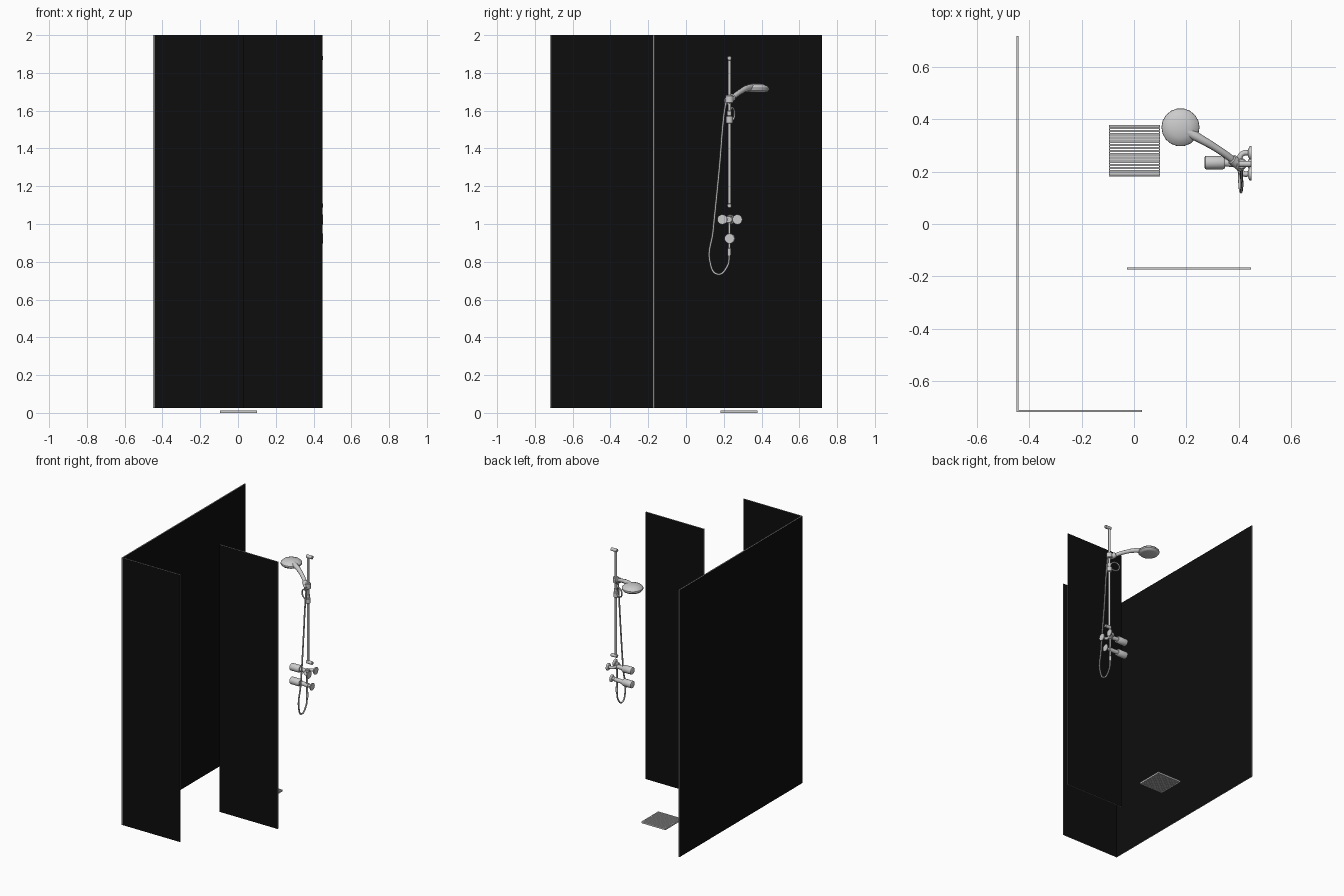
import bpy, bmesh, math
from mathutils import Vector

if "Cube" in bpy.data.objects:
    bpy.data.objects.remove(bpy.data.objects["Cube"])

black = bpy.data.materials.new("black_glass")
black.diffuse_color = (0.004, 0.004, 0.004, 1)
black.use_nodes = True
black.node_tree.nodes["Principled BSDF"].inputs["Base Color"].default_value = black.diffuse_color
edge = bpy.data.materials.new("glass_edge")
edge.diffuse_color = (0.6, 0.6, 0.6, 1)
edge.use_nodes = True
edge.node_tree.nodes["Principled BSDF"].inputs["Base Color"].default_value = edge.diffuse_color


def add_mesh(name, bm):
    me = bpy.data.meshes.new(name)
    bm.to_mesh(me)
    bm.free()
    ob = bpy.data.objects.new(name, me)
    bpy.context.collection.objects.link(ob)
    return ob


def smooth(ob, angle=35):
    bpy.ops.object.select_all(action='DESELECT')
    bpy.context.view_layer.objects.active = ob
    ob.select_set(True)
    bpy.ops.object.shade_smooth_by_angle(angle=math.radians(angle))


def box(name, lo, hi):
    bm = bmesh.new()
    bmesh.ops.create_cube(bm, size=1)
    for v in bm.verts:
        v.co = [lo[i] + (v.co[i] + 0.5) * (hi[i] - lo[i]) for i in range(3)]
    return add_mesh(name, bm)


def lathe(name, start, axis, profile, sides=24):
    """Revolve (radius, distance) pairs about an axis from start."""
    bm = bmesh.new()
    q = Vector((0, 0, 1)).rotation_difference(Vector(axis).normalized())
    rings = []
    for r, d in profile:
        rings.append([bm.verts.new(Vector(start) + q @ Vector(
            (r * math.cos(2 * math.pi * i / sides), r * math.sin(2 * math.pi * i / sides), d)))
            for i in range(sides)])
    for a, b in zip(rings, rings[1:]):
        for i in range(sides):
            j = (i + 1) % sides
            bm.faces.new((a[i], a[j], b[j], b[i]))
    bm.faces.new(rings[0][::-1])
    bm.faces.new(rings[-1])
    ob = add_mesh(name, bm)
    smooth(ob)
    return ob


def rod(name, a, b, r, sides=20):
    d = Vector(b) - Vector(a)
    c = min(r * 0.2, d.length * 0.2)
    return lathe(name, a, d, [(r - c, 0), (r, c), (r, d.length - c), (r - c, d.length)], sides)


def tube(name, pts, r, radii=None, steps=8):
    cu = bpy.data.curves.new(name, 'CURVE')
    cu.dimensions = '3D'
    cu.bevel_depth = r
    cu.bevel_resolution = 3
    cu.resolution_u = steps
    cu.use_fill_caps = True
    sp = cu.splines.new('BEZIER')
    sp.bezier_points.add(len(pts) - 1)
    for i, p in enumerate(pts):
        bp = sp.bezier_points[i]
        bp.co = p
        bp.handle_left_type = bp.handle_right_type = 'AUTO'
        bp.radius = radii[i] if radii else 1
    ob = bpy.data.objects.new(name, cu)
    bpy.context.collection.objects.link(ob)
    bpy.ops.object.select_all(action='DESELECT')
    bpy.context.view_layer.objects.active = ob
    ob.select_set(True)
    bpy.ops.object.convert(target='MESH')
    ob = bpy.context.view_layer.objects.active
    smooth(ob, 50)
    return ob


# Glass panels: black on the broad faces, grey on the thin edges
def panel(name, lo, hi, axis):
    ob = box(name, (*lo, 0.025), (*hi, 2.0))
    ob.data.materials.append(edge)
    ob.data.materials.append(black)
    for p in ob.data.polygons:
        p.material_index = int(abs(p.normal[axis]) > 0.5)


panel("side_glass", (-0.45, -0.72), (-0.442, 0.72), 0)
panel("front_glass", (-0.442, -0.72), (0.03, -0.712), 1)
panel("inner_glass", (-0.027, -0.175), (0.447, -0.167), 1)

# Floor drain: thin frame with parallel bars
X0, X1, Y0, Y1 = -0.096, 0.1, 0.182, 0.378
for n, lo, hi in (("left", (X0, Y0), (X0 + 0.005, Y1)), ("right", (X1 - 0.005, Y0), (X1, Y1)),
                  ("front", (X0, Y0), (X1, Y0 + 0.005)), ("back", (X0, Y1 - 0.005), (X1, Y1))):
    box("drain_frame_" + n, (*lo, 0), (*hi, 0.012))
N = 17
for i in range(N):
    y = Y0 + (Y1 - Y0) * (i + 1) / (N + 1)
    box("drain_bar", (X0 + 0.005, y - 0.0035, 0.002), (X1 - 0.005, y + 0.0035, 0.012))

# Riser rail with wall brackets
RX, RY, WALL = 0.412, 0.23, 0.45
rod("rail", (RX, RY, 1.09), (RX, RY, 1.885), 0.0085)
for z in (1.097, 1.878):
    rod("rail_bracket", (RX - 0.012, RY, z), (WALL, RY, z), 0.012)

# Sliders on the rail
rod("upper_slider", (RX, RY, 1.64), (RX, RY, 1.682), 0.021)
rod("lower_slider", (RX, RY, 1.532), (RX, RY, 1.572), 0.018)
rod("slider_clamp", (RX, RY, 1.572), (RX, RY, 1.60), 0.012)
rod("handset_holder", (0.417, 0.215, 1.648), (0.373, 0.249, 1.673), 0.02)

# Ring that keeps the hose next to the rail
ring = [(0.375 + 0.03 * math.cos(a), 0.245 - 0.012 * math.cos(a), 1.583 + 0.032 * math.sin(a))
        for a in [math.pi * 2 * k / 12 for k in range(13)]]
tube("hose_ring", ring, 0.005, steps=3)

# Handset: tapered curved handle and flat round head
tube("handset_handle", [(0.412, 0.21, 1.637), (0.378, 0.245, 1.668), (0.31, 0.293, 1.703),
                        (0.25, 0.328, 1.72), (0.205, 0.353, 1.722)], 0.014,
     [0.75, 0.95, 1.0, 1.2, 1.5])
lathe("handset_head", (0.178, 0.37, 1.696), (0, 0, 1),
      [(0.05, 0), (0.063, 0.003), (0.073, 0.014), (0.072, 0.024), (0.06, 0.036),
       (0.04, 0.044), (0.015, 0.048)], 18)

# Hose hanging in a long loop
tube("hose", [(0.405, 0.23, 0.85), (0.404, 0.218, 0.775), (0.404, 0.168, 0.734),
              (0.408, 0.127, 0.80), (0.413, 0.143, 0.96), (0.412, 0.177, 1.30),
              (0.412, 0.199, 1.56), (0.412, 0.21, 1.642)], 0.0055, steps=12)
rod("hose_connector", (0.405, RY, 0.832), (0.405, RY, 0.872), 0.0095)
rod("riser_pipe", (0.405, RY, 0.86), (0.405, RY, 1.03), 0.0065)

# Two valves with round knobs, the upper one on a pair of wall inlets
for label, z in (("upper", 1.024), ("lower", 0.923)):
    lathe(label + "_knob", (0.27, 0.235, z), (1, 0, 0),
          [(0.02, 0), (0.025, 0.003), (0.026, 0.008), (0.026, 0.07), (0.022, 0.078)], 24)
    rod(label + "_valve_body", (0.34, 0.235, z), (0.42, 0.232, z), 0.015)

plate = [(0.014, 0), (0.024, 0.004), (0.026, 0.007), (0.026, 0.012)]
for s in (-1, 1):
    y = RY + 0.002 + s * 0.04
    lathe("inlet_plate", (0.437, y, 1.024), (1, 0, 0), plate)
    tube("inlet_pipe", [(0.44, y, 1.024), (0.422, y, 1.024), (0.407, y - s * 0.012, 1.024),
                        (0.405, RY, 1.024)], 0.0105)
lathe("lower_plate", (0.437, RY, 0.923), (1, 0, 0), plate)
rod("lower_inlet_pipe", (0.40, RY, 0.923), (0.44, RY, 0.923), 0.011)
rod("valve_centre", (0.405, RY, 1.005), (0.405, RY, 1.043), 0.016)
